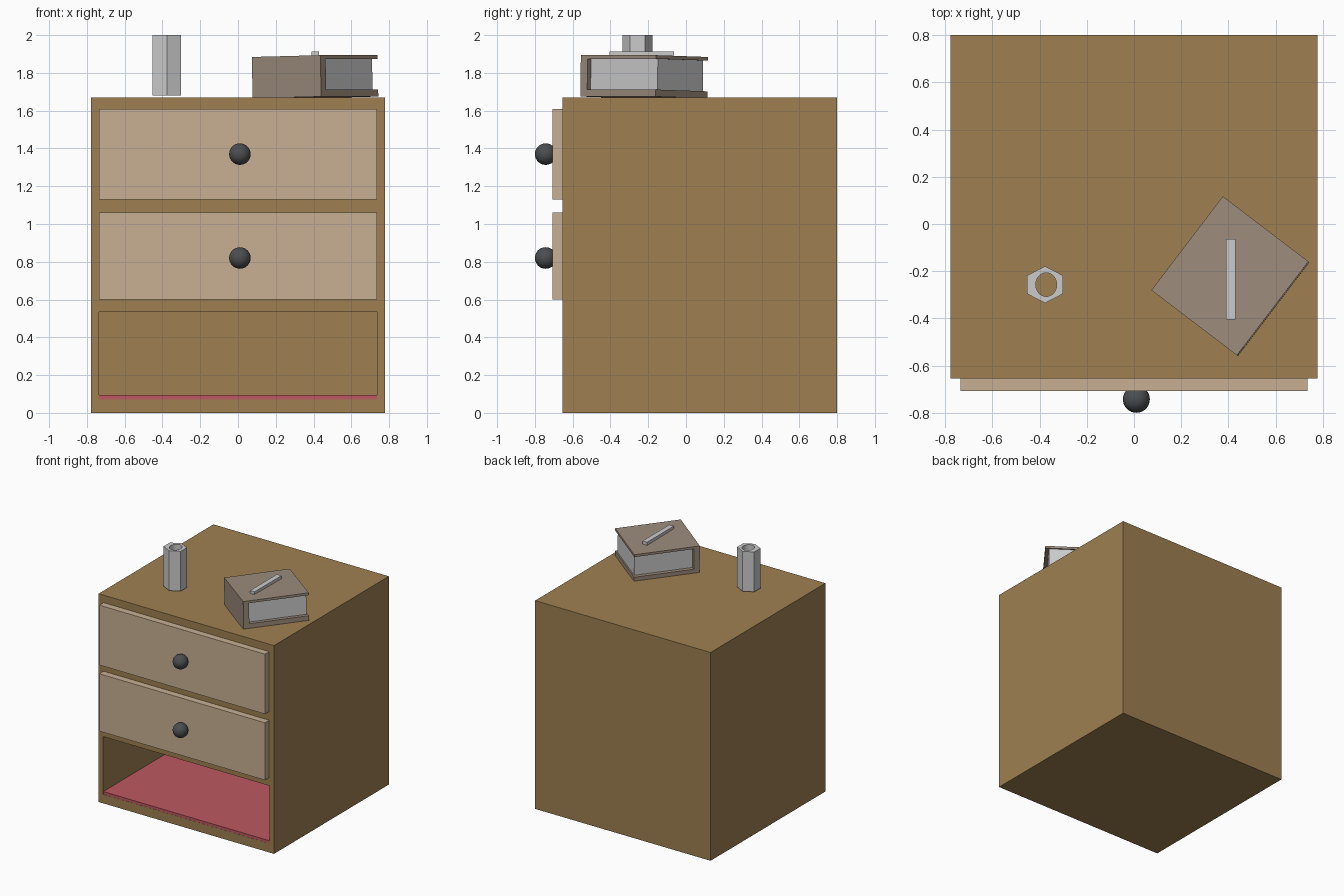
import bpy
from math import radians
from mathutils import Matrix, Vector

if "Cube" in bpy.data.objects:
    bpy.data.objects.remove(bpy.data.objects["Cube"])


def material(name, rgb):
    m = bpy.data.materials.new(name)
    m.diffuse_color = (*rgb, 1)
    m.use_nodes = True
    m.node_tree.nodes["Principled BSDF"].inputs["Base Color"].default_value = m.diffuse_color
    return m


wood = material("wood", (0.342, 0.216, 0.083))
light_wood = material("light_wood", (0.578, 0.434, 0.296))
dark_metal = material("dark_metal", (0.07, 0.075, 0.08))
lining = material("red_lining", (0.50, 0.098, 0.117))
leather = material("leather", (0.333, 0.258, 0.198))


def finish(name, mat):
    ob = bpy.context.object
    ob.name = name
    if mat:
        ob.data.materials.append(mat)
    return ob


def box(name, lo, hi, mat=None, frame=None):
    """Box between two corners, optionally placed in a local frame."""
    lo, hi = Vector(lo), Vector(hi)
    bpy.ops.mesh.primitive_cube_add(size=1)
    ob = finish(name, mat)
    ob.data.transform(Matrix.Translation((lo + hi) / 2) @ Matrix.Diagonal((*(hi - lo), 1)))
    if frame:
        ob.matrix_world = frame
    return ob


def prism(name, sides, radius, loc, depth, turn=0.0):
    bpy.ops.mesh.primitive_cylinder_add(vertices=sides, radius=radius, depth=depth,
                                        location=loc, rotation=(0, 0, turn))
    return finish(name, None)


def cut(target, cutter):
    mod = target.modifiers.new("cut", 'BOOLEAN')
    mod.operation = 'DIFFERENCE'
    mod.solver = 'EXACT'
    mod.object = cutter
    cutter.hide_render = True
    cutter.hide_set(True)


# Cabinet body with the open bottom compartment
cabinet = box("cabinet", (-0.778, -0.655, 0), (0.778, 0.80, 1.67), wood)
cut(cabinet, box("compartment_cutter", (-0.737, -0.9, 0.072), (0.737, 0.76, 0.535), wood))
box("compartment_lining", (-0.737, -0.654, 0.072), (0.737, 0.76, 0.094), lining)

# Drawer fronts with round knobs
for label, z0, z1, knob_z in (("upper", 1.13, 1.61, 1.37), ("middle", 0.60, 1.06, 0.82)):
    box(label + "_drawer", (-0.735, -0.708, z0), (0.735, -0.65, z1), light_wood)
    bpy.ops.mesh.primitive_uv_sphere_add(segments=32, ring_count=16, radius=0.057,
                                         location=(0.01, -0.743, knob_z))
    finish(label + "_knob", dark_metal)
    bpy.ops.object.shade_smooth()

# Hexagonal pencil cup with a slightly oval bore
cup = prism("pencil_cup", 6, 0.08, (-0.377, -0.257, 1.84), 0.32)
cup.data.transform(Matrix.Diagonal((1.09, 0.98, 1, 1)))
bore = prism("cup_cutter", 32, 0.05, (-0.372, -0.257, 1.84), 0.5)
bore.data.transform(Matrix.Diagonal((0.89, 1, 1, 1)))
cut(cup, bore)

# Book, turned and slightly tilted: spine on -x of its own frame
book = (Matrix.Translation((0.41, -0.2225, 1.67)) @ Matrix.Rotation(radians(52.7), 4, 'Z')
        @ Matrix.Rotation(radians(-1.2), 4, 'X'))
box("book_bottom_cover", (-0.25, -0.228, 0), (0.25, 0.228, 0.037), leather, book)
box("book_top_cover", (-0.25, -0.228, 0.2), (0.25, 0.228, 0.219), leather, book)
box("book_spine", (-0.25, -0.228, 0), (-0.205, 0.228, 0.219), leather, book)
box("book_pages", (-0.21, -0.198, 0.03), (0.24, 0.198, 0.205), None, book)

# Flat bar lying on the book
box("flat_bar", (0.39, -0.405, 1.88), (0.43, -0.063, 1.912))
